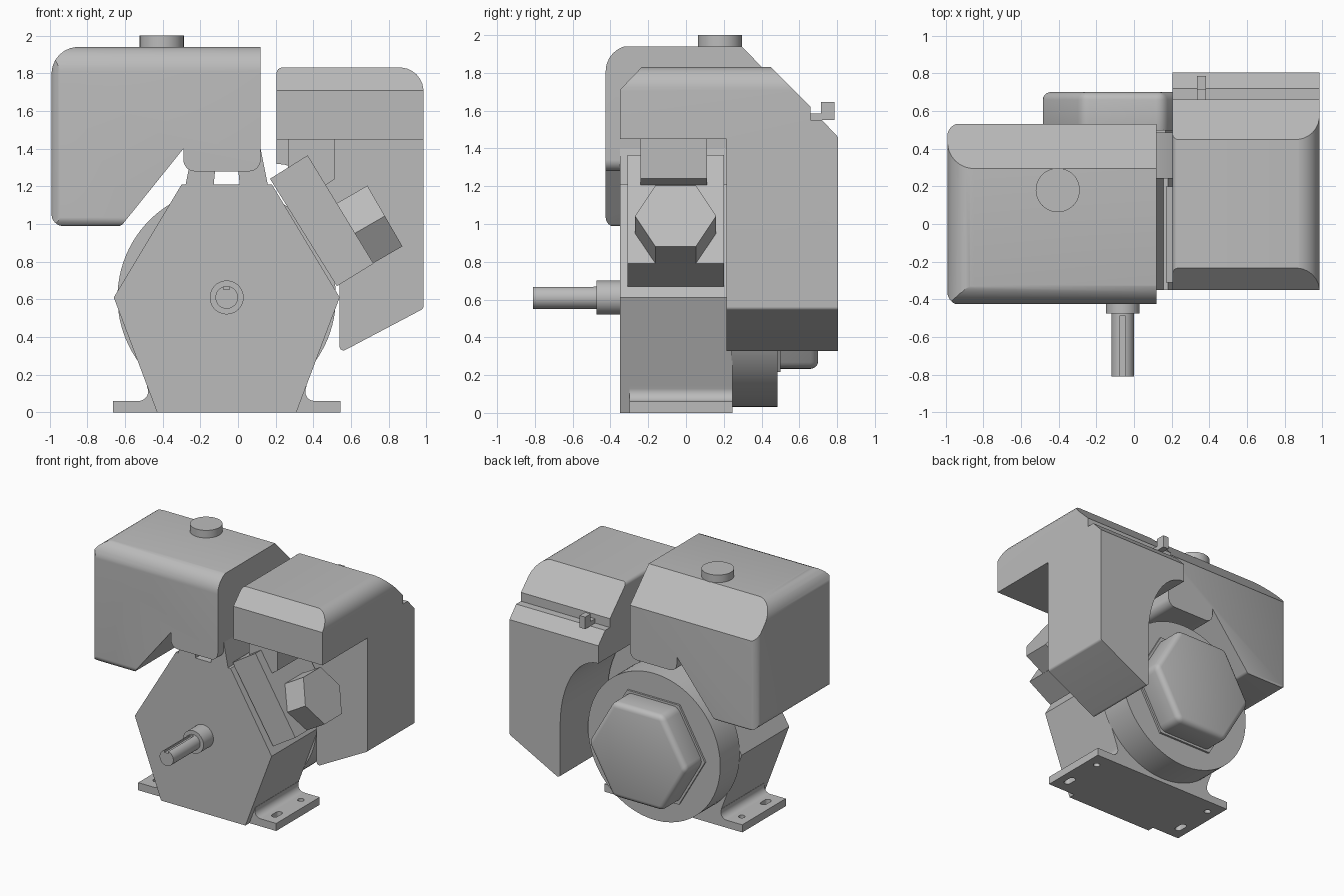
import bpy, bmesh, math
from mathutils import Vector

cube = bpy.data.objects.get("Cube")
if cube:
    bpy.data.objects.remove(cube, do_unlink=True)

grey = bpy.data.materials.new("plain_grey")
grey.use_nodes = True
colour = (0.5, 0.5, 0.5, 1)
grey.diffuse_color = colour
grey.node_tree.nodes["Principled BSDF"].inputs["Base Color"].default_value = colour

X, Y, Z = Vector((1, 0, 0)), Vector((0, 1, 0)), Vector((0, 0, 1))
XZ, YZ, XY = (X, Z, Y), (Y, Z, X), (X, Y, Z)
CRANK = Vector((-0.06, 0, 0.61))     # crankshaft axis
MID = Vector((-0.06, 0, 0))


def rounded(points, steps=8):
    """Turn (u, v, radius) corners into arcs; (u, v) corners stay sharp."""
    out = []
    for i, p in enumerate(points):
        c = Vector(p[:2])
        if len(p) == 2:
            out.append(c)
            continue
        a = (Vector(points[i - 1][:2]) - c).normalized()
        b = (Vector(points[(i + 1) % len(points)][:2]) - c).normalized()
        half, r = a.angle(b) / 2, p[2]
        centre = c + (a + b).normalized() * r / math.sin(half)
        reach = r / math.tan(half)
        start, end = c + a * reach - centre, c + b * reach - centre
        out += [centre + start.lerp(end, k / steps).normalized() * r
                for k in range(steps + 1)]
    return out


def ring(radius, sides, u=0, v=0):
    return [(u + radius * math.cos(math.tau * k / sides),
             v + radius * math.sin(math.tau * k / sides)) for k in range(sides)]


def rect(u0, u1, v0, v1):
    return [(u0, v0), (u1, v0), (u1, v1), (u0, v1)]


def prism(name, points, axes, start, end, origin=Vector((0, 0, 0))):
    """Extrude a profile in the (u, v) plane along w."""
    u, v, w = axes
    bm = bmesh.new()
    base = [bm.verts.new(origin + u * p[0] + v * p[1] + w * start)
            for p in rounded(points)]
    face = bm.faces.new(base)
    grown = bmesh.ops.extrude_face_region(bm, geom=[face])["geom"]
    bmesh.ops.translate(bm, vec=w * (end - start),
                        verts=[g for g in grown if isinstance(g, bmesh.types.BMVert)])
    bmesh.ops.recalc_face_normals(bm, faces=bm.faces)
    mesh = bpy.data.meshes.new(name)
    bm.to_mesh(mesh)
    bm.free()
    mesh.materials.append(grey)
    obj = bpy.data.objects.new(name, mesh)
    bpy.context.collection.objects.link(obj)
    return obj


def bake(obj):
    graph = bpy.context.evaluated_depsgraph_get()
    mesh = bpy.data.meshes.new_from_object(obj.evaluated_get(graph))
    obj.modifiers.clear()
    obj.data = mesh


def combine(obj, cutter, operation):
    mod = obj.modifiers.new("cut", "BOOLEAN")
    mod.operation, mod.object, mod.solver = operation, cutter, "EXACT"
    bake(obj)
    bpy.data.objects.remove(cutter, do_unlink=True)


def soften(obj, width):
    mod = obj.modifiers.new("bevel", "BEVEL")
    mod.width, mod.segments, mod.limit_method = width, 4, "ANGLE"
    bake(obj)


# Crankcase with two tank supports on top
prism("crankcase", [(-0.37, 0), (-0.6, 0.61), (-0.24, 1.21), (0.24, 1.21),
                    (0.6, 0.61), (0.37, 0)], XZ, -0.35, 0.245, MID)
for side, label in ((-1, "right"), (1, "left")):
    mirrored = (X * side, Z, Y)
    prism(label + "_tank_support", [(0.07, 1.2), (0.22, 1.2), (0.18, 1.4), (0.05, 1.4)],
          mirrored, -0.35, 0.245, MID)
    # Mounting foot with a slot at the front and a bolt hole behind
    foot = prism(label + "_foot", [(0.34, 0), (0.605, 0), (0.605, 0.06),
                                   (0.395, 0.06, 0.05), (0.425, 0.14), (0.34, 0.14)],
                 mirrored, -0.3, 0.245, MID)
    flat = (X * side, Y, Z)
    slot = [(u, v, 0.024) for u, v in rect(0.495, 0.545, -0.22, -0.12)]
    combine(foot, prism("slot_cutter", slot, flat, -0.1, 0.1, MID), "DIFFERENCE")
    combine(foot, prism("hole_cutter", ring(0.024, 20, 0.52, 0.13), flat, -0.1, 0.1, MID),
            "DIFFERENCE")

# Output shaft with keyway
prism("shaft_collar", ring(0.09, 40), XZ, -0.475, -0.34, CRANK)
shaft = prism("output_shaft", ring(0.06, 40), XZ, -0.81, -0.4, CRANK)
combine(shaft, prism("keyway_cutter", rect(-0.016, 0.016, 0.042, 0.1), XZ,
                     -0.9, -0.49, CRANK), "DIFFERENCE")

# Flywheel housing and six-sided starter cover
prism("flywheel_housing", ring(0.58, 96), XZ, 0.24, 0.485, CRANK)
starter = prism("starter_cover", ring(0.435, 6), XZ, 0.46, 0.7, CRANK)
soften(starter, 0.04)
prism("starter_flange", ring(0.455, 6), XZ, 0.47, 0.5, CRANK)

# Inclined cylinder head and its six-sided cover
prism("cylinder_head", [(0.17, 1.24), (0.37, 1.365), (0.72, 0.79), (0.525, 0.67)],
      XZ, -0.31, 0.2)
tilt = math.radians(30)
outward = Vector((math.cos(tilt), 0, math.sin(tilt)))
upward = Vector((-math.sin(tilt), 0, math.cos(tilt)))
prism("head_cover", ring(0.215, 6), (Y, upward, outward), -0.02, 0.185,
      Vector((0.62, -0.055, 0.95)))
prism("intake_neck", [(0.265, 1.2), (0.465, 1.205), (0.515, 1.24), (0.515, 1.47),
                      (0.265, 1.47)], XZ, -0.24, 0.11)

# Fuel tank: three outlines intersected
tank = prism("fuel_tank", [(-0.99, 0.99, 0.06), (-0.62, 0.99, 0.03), (-0.29, 1.4),
                           (-0.29, 1.28, 0.06), (0.12, 1.28, 0.06), (0.12, 1.94),
                           (-0.99, 1.94, 0.14)], XZ, -0.6, 0.7)
combine(tank, prism("tank_side", [(-0.425, 0.985, 0.05), (0.53, 0.985, 0.02), (0.53, 1.7),
                                  (0.29, 1.945), (-0.425, 1.945, 0.135)], YZ, -1.2, 0.3),
        "INTERSECT")
combine(tank, prism("tank_plan", [(-0.992, -0.43, 0.07), (0.125, -0.43),
                                  (0.125, 0.535), (-0.992, 0.535, 0.07)], XY, 0.8, 2.2),
        "INTERSECT")
prism("fuel_cap", ring(0.117, 48, -0.405, 0.18), XY, 1.93, 2.0)

# Engine shroud: side outline intersected with a front outline that clears the flywheel
shroud = prism("air_shroud", [(-0.35, 1.45), (-0.35, 1.71), (-0.235, 1.83), (0.45, 1.83),
                              (0.66, 1.62), (0.66, 1.55), (0.72, 1.55), (0.805, 1.46),
                              (0.805, 0.2), (0.215, 0.2), (0.215, 1.45)], YZ, 0, 1.2)
arch = [(0.205 + 0.335 * math.sin(a), 0.75 + 0.57 * math.cos(a))
        for a in (math.pi / 2 * k / 12 for k in range(13))]
combine(shroud, prism("shroud_front", arch + [(0.54, 0.315, 0.02), (0.985, 0.55, 0.02),
                                              (0.985, 1.831, 0.125), (0.205, 1.831, 0.03)],
                      XZ, -0.6, 1), "INTERSECT")

# Throttle lever at the back of the shroud
prism("throttle_lever", [(0.65, 1.55), (0.785, 1.55), (0.785, 1.645), (0.715, 1.645),
                         (0.715, 1.585), (0.65, 1.585)], YZ, 0.335, 0.383)

# Smooth the curved faces, keep the edges sharp
bpy.ops.object.select_all(action="DESELECT")
for obj in bpy.context.collection.objects:
    if obj.type == "MESH":
        obj.select_set(True)
        bpy.context.view_layer.objects.active = obj
bpy.ops.object.shade_smooth_by_angle(angle=math.radians(25))
